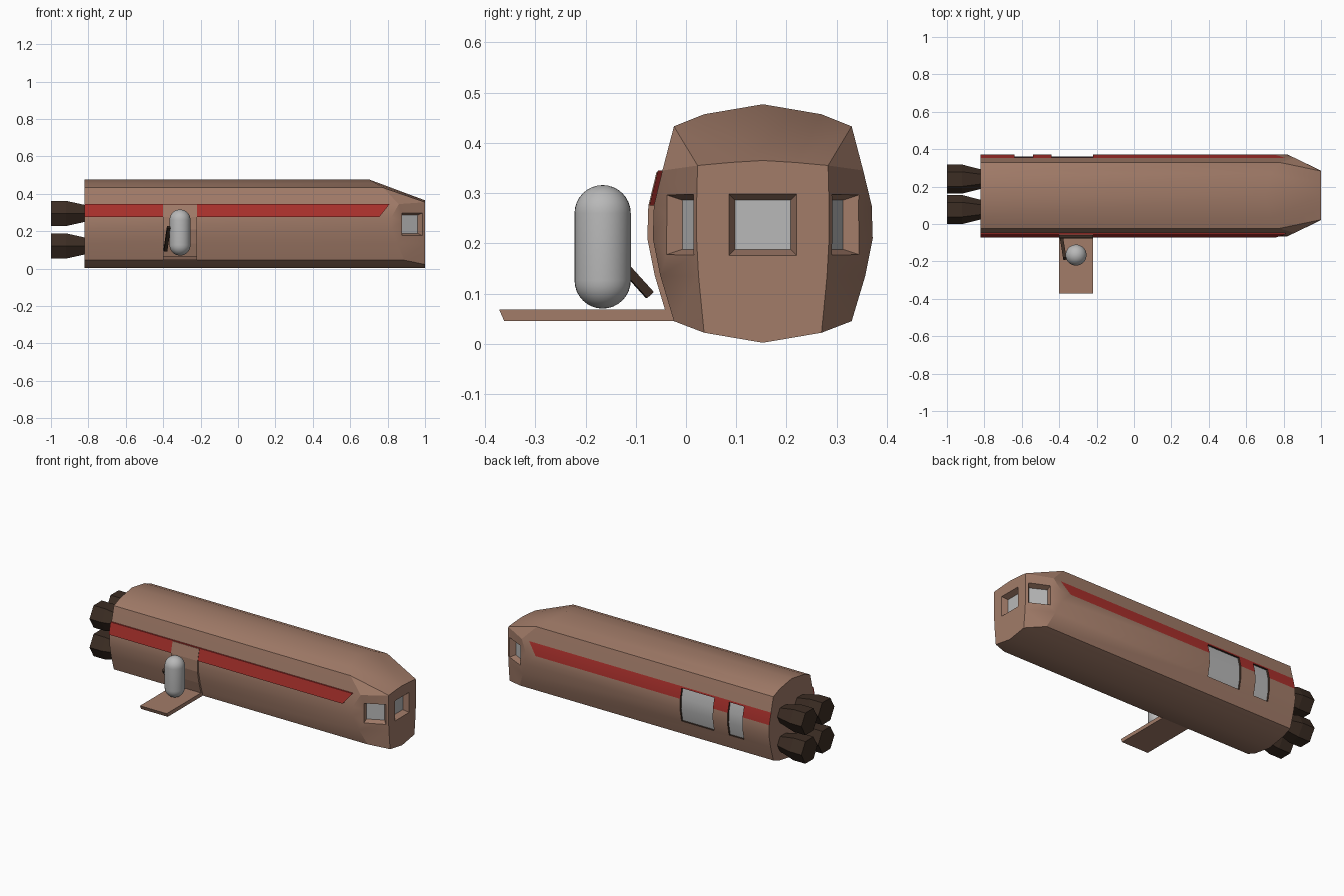
import bpy, bmesh, math
from mathutils import Vector, Matrix

old = bpy.data.objects.get("Cube")
if old:
    bpy.data.objects.remove(old)

MID = 0.153  # hull centre line in y


def material(name, r, g, b):
    m = bpy.data.materials.new(name)
    m.use_nodes = True
    m.diffuse_color = (r, g, b, 1)
    m.node_tree.nodes["Principled BSDF"].inputs["Base Color"].default_value = (r, g, b, 1)
    return m


PALETTE = [material("hull_brown", 0.36, 0.20, 0.14), material("stripe_red", 0.40, 0.03, 0.025),
           material("pale_grey", 0.48, 0.48, 0.48), material("dark_brown", 0.045, 0.026, 0.017)]
BROWN, RED, GREY, DARK = range(4)


def finish(name, bm, mat=None, angle=None):
    bmesh.ops.recalc_face_normals(bm, faces=bm.faces[:])
    if mat is not None:
        for f in bm.faces:
            f.material_index = mat
    me = bpy.data.meshes.new(name)
    bm.to_mesh(me)
    bm.free()
    ob = bpy.data.objects.new(name, me)
    bpy.context.collection.objects.link(ob)
    for m in PALETTE:
        me.materials.append(m)
    if angle:
        smooth(ob, angle)
    return ob


def activate(ob):
    bpy.ops.object.select_all(action="DESELECT")
    ob.select_set(True)
    bpy.context.view_layer.objects.active = ob


def smooth(ob, angle):
    activate(ob)
    bpy.ops.object.shade_smooth_by_angle(angle=math.radians(angle))


def loft(bm, rings):
    vs = [[bm.verts.new(p) for p in r] for r in rings]
    n = len(vs[0])
    for a, b in zip(vs, vs[1:]):
        for i in range(n):
            j = (i + 1) % n
            bm.faces.new((a[i], a[j], b[j], b[i]))
    bm.faces.new(vs[0])
    bm.faces.new(vs[-1])


# Hull half section (offset, z), shoulder x and nose tip (offset, z)
SECTION = [(0, .477), (.117, .457), (.177, .433), (.2, .345), (.217, .275),
           (.219, .21), (.204, .135), (.177, .045), (.117, .022), (0, .002)]
SHOULDER = [.7, .735, .775, .86, .82, .82, .85, .89, .97, .97]
TIP = [(0, .365), (.065, .361), (.13, .355), (.13, .355), (.132, .275),
       (.132, .21), (.128, .135), (.117, .022), (.117, .022), (0, .002)]


def mirror_ring(xs, pts):
    half = [Vector((x, MID + o, z)) for x, (o, z) in zip(xs, pts)]
    return half + [Vector((p.x, 2 * MID - p.y, p.z)) for p in half[-2:0:-1]]


bm = bmesh.new()
loft(bm, [mirror_ring([-.82] * 10, SECTION), mirror_ring(SHOULDER, SECTION),
          mirror_ring([1] * 10, TIP)])
bmesh.ops.remove_doubles(bm, verts=bm.verts[:], dist=0.0005)


# Painted stripe on the left flank, ending in a slant
def in_band(f):
    c = f.calc_center_median()
    return .3 < c.z < .32 and c.y > MID + .2 and c.x < .86


band = [f for f in bm.faces if in_band(f)]
geom = band + list({e for f in band for e in f.edges}) + list({v for f in band for v in f.verts})
bmesh.ops.bisect_plane(bm, geom=geom, plane_co=(.755, 0, .275), plane_no=(.07, 0, -.055))
for f in bm.faces:
    if in_band(f) and f.calc_center_median().x < .5:
        f.material_index = RED
bmesh.ops.triangulate(bm, faces=[f for f in bm.faces if f.calc_center_median().x > .85 and len(f.verts) == 4])
hull = finish("hull", bm)


def flank(z):
    for (o1, z1), (o0, z0) in zip(SECTION[2:], SECTION[3:8]):
        if z0 <= z <= z1:
            return o0 + (o1 - o0) * (z - z0) / (z1 - z0)


def flank_plate(name, side, x0, x1, z0, z1, inner, outer, mat, slant=0, edge=None):
    """Prism following the hull flank between two heights."""
    zs = [z0] + [z for _, z in reversed(SECTION) if z0 + .001 < z < z1 - .001] + [z1]
    poly = [(flank(z) + outer, z) for z in zs] + [(flank(z) + inner, z) for z in reversed(zs)]
    bm = bmesh.new()
    loft(bm, [[Vector((x + s * (z - z0), MID + side * o, z)) for o, z in poly]
              for x, s in ((x0, 0), (x1, slant))])
    bmesh.ops.recalc_face_normals(bm, faces=bm.faces[:])
    for f in bm.faces:
        deep = all(abs(abs(v.co.y - MID) - flank(v.co.z) - inner) < .001 for v in f.verts)
        f.material_index = edge if edge is not None and not deep else mat
    return finish(name, bm)


def window_cutter(centre, normal, w, h, depth=.035, taper=.012):
    """Tapered pocket with a glass floor."""
    n = Vector(normal).normalized()
    u = Vector((0, 0, 1)).cross(n)
    bm = bmesh.new()
    rings = []
    for d in (-depth, depth):
        k = taper * d / depth
        rings.append([Vector(centre) + n * d + u * a * (w / 2 + k) + Vector((0, 0, b * (h / 2 + k)))
                      for a, b in ((-1, -1), (1, -1), (1, 1), (-1, 1))])
    loft(bm, rings)
    bm.faces.ensure_lookup_table()
    bm.faces[-2].material_index = GREY
    return finish("nose_window_cutter", bm)


# Recessed windows: two on the left flank, three on the nose
cutters = [flank_plate("side_window_cutter", 1, a, b, .135, .335, -.012, .05, GREY, edge=DARK)
           for a, b in ((-.64, -.54), (-.44, -.22))]
cutters.append(window_cutter((1, MID, .237), (1, 0, 0), .135, .122))
for s in (1, -1):
    cutters.append(window_cutter((.932, MID + s * .168, .237), (.46, s * .89, 0), .125, .122))
for c in cutters:
    mod = hull.modifiers.new("window", "BOOLEAN")
    mod.operation = "DIFFERENCE"
    mod.solver = "EXACT"
    mod.object = c
    activate(hull)
    bpy.ops.object.modifier_apply(modifier=mod.name)
    bpy.data.objects.remove(c)
smooth(hull, 28)

# Raised stripe, door and ramp on the right flank
flank_plate("right_stripe", -1, -.82, .755, .275, .345, -.005, .009, RED, slant=.79)
flank_plate("door", -1, -.4, -.22, .068, .342, -.005, .011, BROWN)
bm = bmesh.new()
loft(bm, [[Vector((x, y, z)) for y, z in ((-.372, .068), (-.02, .068), (-.02, .045), (-.362, .045))]
          for x in (-.4, -.22)])
finish("ramp", bm, BROWN)

# Four flared engine nozzles
for y in (.077, .24):
    for z in (.121, .295):
        bm = bmesh.new()
        loft(bm, [[Vector((x, y + r * math.cos(k * math.pi / 3), z + r * math.sin(k * math.pi / 3)))
                   for k in range(6)] for x, r in ((-1, .078), (-.92, .078), (-.81, .05))])
        finish("engine_nozzle", bm, DARK)

# Standing figure: capsule body
R, LOW, HIGH = .056, .126, .26
bm = bmesh.new()
bmesh.ops.create_uvsphere(bm, u_segments=32, v_segments=16, radius=R)
bmesh.ops.bisect_plane(bm, geom=bm.verts[:] + bm.edges[:] + bm.faces[:], plane_co=(0, 0, .0001), plane_no=(0, 0, 1))
for v in bm.verts:
    v.co += Vector((-.31, -.166, HIGH if v.co.z > .00005 else LOW))
finish("figure_body", bm, GREY, 40)

# Slanted bar held at the figure's side
a, b = Vector((-.388, -.072, .097)), Vector((-.370, -.185, .222))
bm = bmesh.new()
turn = (b - a).to_track_quat("Z", "Y").to_matrix().to_4x4()
bmesh.ops.create_cube(bm, size=1, matrix=Matrix.Translation((a + b) / 2) @ turn
                      @ Matrix.Diagonal((.018, .018, (b - a).length, 1)))
finish("held_bar", bm, DARK)
